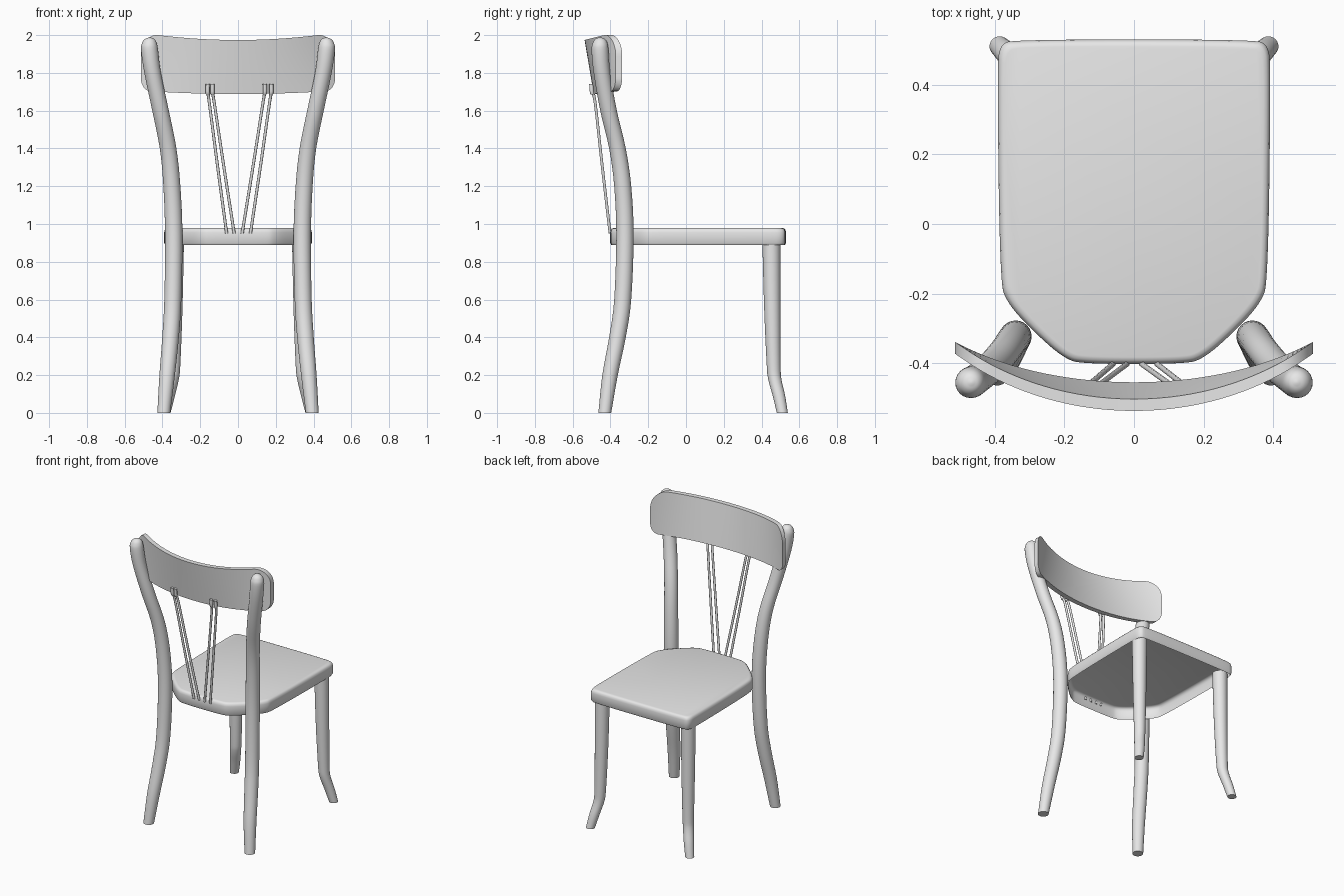
import bpy, bmesh, math
from mathutils import Vector

if "Cube" in bpy.data.objects:
    bpy.data.objects.remove(bpy.data.objects["Cube"])

grey = bpy.data.materials.new("light grey")
grey.diffuse_color = (0.8, 0.8, 0.8, 1)
grey.use_nodes = True
grey.node_tree.nodes["Principled BSDF"].inputs["Base Color"].default_value = grey.diffuse_color


def finish(name, bm, angle=40):
    bmesh.ops.recalc_face_normals(bm, faces=bm.faces)
    me = bpy.data.meshes.new(name)
    bm.to_mesh(me)
    bm.free()
    ob = bpy.data.objects.new(name, me)
    bpy.context.collection.objects.link(ob)
    me.materials.append(grey)
    bpy.ops.object.select_all(action='DESELECT')
    ob.select_set(True)
    bpy.context.view_layer.objects.active = ob
    bpy.ops.object.shade_smooth_by_angle(angle=math.radians(angle))
    return ob


def spline(pts, steps):
    """Catmull-Rom through tuples of x, y, z, radius"""
    p = [Vector(q) for q in pts]
    p = [2 * p[0] - p[1]] + p + [2 * p[-1] - p[-2]]
    out = []
    for i in range(1, len(p) - 2):
        a, b, c, d = p[i - 1:i + 3]
        for k in range(steps):
            t = k / steps
            out.append(0.5 * (2 * b + (c - a) * t + (2 * a - 5 * b + 4 * c - d) * t * t
                              + (3 * b - a - 3 * c + d) * t ** 3))
    return out + [p[-2]]


def rod(name, pts, sides=24, steps=4, side=1):
    bm = bmesh.new()
    rings = []
    for x, y, z, r in spline(pts, steps):
        rings.append([bm.verts.new((side * x + r * math.cos(2 * math.pi * k / sides),
                                    y + r * math.sin(2 * math.pi * k / sides), z))
                      for k in range(sides)])
    for a, b in zip(rings, rings[1:]):
        for k in range(sides):
            j = (k + 1) % sides
            bm.faces.new((a[k], a[j], b[j], b[k]))
    bm.faces.new(rings[0])
    bm.faces.new(rings[-1])
    return finish(name, bm)


# legs: the back pair sweeps up to carry the back rail
back = [(.393, -.43, 0, .034), (.375, -.402, .2, .041), (.357, -.363, .4, .044),
        (.345, -.335, .6, .045), (.34, -.323, .94, .046), (.35, -.335, 1.2, .045),
        (.37, -.363, 1.4, .044), (.41, -.41, 1.6, .044), (.452, -.445, 1.8, .044),
        (.468, -.455, 1.92, .045), (.469, -.455, 1.96, .038), (.468, -.455, 1.98, .024),
        (.467, -.455, 1.988, .004)]
front = [(.386, .51, 0, .029), (.367, .492, .09, .033), (.348, .47, .18, .035),
         (.342, .464, .26, .037), (.337, .457, .55, .043), (.334, .452, .91, .048)]
for side, word in ((-1, "left"), (1, "right")):
    rod("back_leg_" + word, back, side=side)
    rod("front_leg_" + word, front, side=side)

# seat: shell with rounded top edge, open underneath
half = [(.14, -.402), (.2, -.388), (.3, -.298), (.365, -.225), (.385, -.165),
        (.393, .45), (.385, .515), (.345, .53)]
outline = [Vector(p) for p in half] + [Vector((-x, y)) for x, y in reversed(half)]
for _ in range(3):
    n = len(outline)
    outline = [q for i in range(n) for q in (outline[i].lerp(outline[(i + 1) % n], .25),
                                             outline[i].lerp(outline[(i + 1) % n], .75))]
bm = bmesh.new()
rings = []
for inset, z in ((.006, .89), (0, .9), (0, .955), (.003, .968), (.01, .976), (.02, .979)):
    rings.append([bm.verts.new((p.x * (1 - inset / .39), .06 + (p.y - .06) * (1 - inset / .47), z))
                  for p in outline])
n = len(outline)
for a, b in zip(rings, rings[1:]):
    for k in range(n):
        j = (k + 1) % n
        bm.faces.new((a[k], a[j], b[j], b[k]))
bm.faces.new(rings[-1])
finish("seat", bm)

# back rail: bowed board, leaning in the middle, with rounded ends
W, COLS, ROWS, THICK = .515, 48, 8, .034
bm = bmesh.new()
grid = []
for i in range(COLS + 1):
    x = W * math.sin(math.pi * (i / COLS - .5)) * .9995
    u = abs(x) / W
    top = 1.974 + .028 * min(1, u / .85) ** 2
    low = 1.688 + .018 * u * u
    e = max(0, (abs(x) - (W - .09)) / .09)
    top -= .11 * (1 - math.sqrt(1 - e * e))
    e = max(0, (abs(x) - (W - .05)) / .05)
    low += .07 * (1 - math.sqrt(1 - e * e))
    col = []
    for j in range(ROWS + 1):
        z = low + (top - low) * j / ROWS
        arc = .886 - math.sqrt(.886 ** 2 - x * x)
        lean = .048 * (1 - u * u) * (1.975 - z) / .285
        col.append([bm.verts.new((x, -.537 + arc + lean + d, z)) for d in (0, THICK)])
    grid.append(col)
for i in range(COLS):
    for j in range(ROWS):
        for s in (0, 1):
            bm.faces.new((grid[i][j][s], grid[i + 1][j][s], grid[i + 1][j + 1][s], grid[i][j + 1][s]))
rim = ([grid[i][0] for i in range(COLS)] + [grid[COLS][j] for j in range(ROWS)]
       + [grid[i][ROWS] for i in range(COLS, 0, -1)] + [grid[0][j] for j in range(ROWS, 0, -1)])
for a, b in zip(rim, rim[1:] + rim[:1]):
    bm.faces.new((a[0], b[0], b[1], a[1]))
finish("back_rail", bm)

# thin spindles spreading from the seat to the rail
for k, (x0, x1) in enumerate(((-.06, -.16), (-.02, -.135), (.022, .142), (.066, .176))):
    rod("spindle_%d" % (k + 1),
        [(x0, -.402, .95, .008), (x0 + (x1 - x0) * .5, -.445, 1.32, .008),
         (x0 + (x1 - x0) * .93, -.482, 1.65, .008), (x1, -.497, 1.69, .011),
         (x1, -.502, 1.74, .011)], sides=10)
